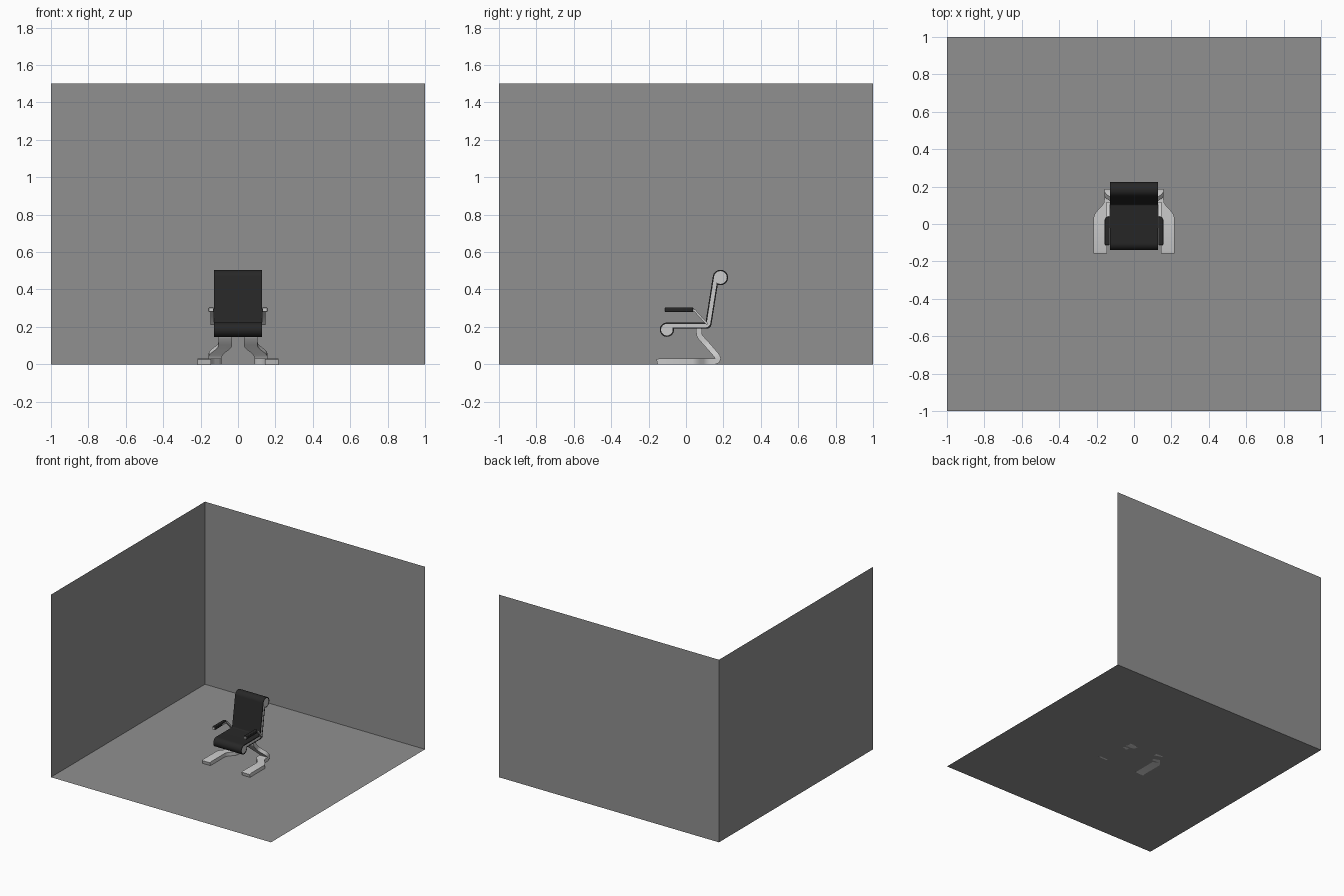
import bpy, bmesh, math
from mathutils import Vector

if "Cube" in bpy.data.objects:
    bpy.data.objects.remove(bpy.data.objects["Cube"])


def material(name, c):
    m = bpy.data.materials.new(name)
    m.diffuse_color = (c, c, c, 1)
    m.use_nodes = True
    m.node_tree.nodes["Principled BSDF"].inputs["Base Color"].default_value = m.diffuse_color
    return m


BLACK = material("black_leather", 0.02)
ROOM = material("room_grey", 0.28)


def make(name, verts, faces, mat=None, mirror=False, smooth=True, solid=True):
    bm = bmesh.new()
    vs = [bm.verts.new(v) for v in verts]
    for f in faces:
        bm.faces.new([vs[i] for i in f])
    if solid:
        bmesh.ops.recalc_face_normals(bm, faces=bm.faces)
    me = bpy.data.meshes.new(name)
    bm.to_mesh(me)
    bm.free()
    ob = bpy.data.objects.new(name, me)
    bpy.context.collection.objects.link(ob)
    if mat:
        me.materials.append(mat)
    if mirror:
        ob.modifiers.new("mirror", 'MIRROR')
    if smooth:
        bpy.ops.object.select_all(action='DESELECT')
        ob.select_set(True)
        bpy.context.view_layer.objects.active = ob
        bpy.ops.object.shade_smooth_by_angle(angle=math.radians(32))
    return ob


def strip(name, path, width, thick, **kw):
    """Sweep a flat strip, wide in x, along (x, y, z) points."""
    verts, faces, n = [], [], len(path)
    pts = [Vector((p[1], p[2])) for p in path]
    for i, p in enumerate(path):
        a = (pts[i] - pts[max(i - 1, 0)])
        b = (pts[min(i + 1, n - 1)] - pts[i])
        d = (a.normalized() if a.length else b.normalized()) + (b.normalized() if b.length else a.normalized())
        d.normalize()
        ref = b.normalized() if b.length else a.normalized()
        k = thick / 2 / max(d.dot(ref), 0.5)
        nrm = Vector((-d.y, d.x)) * k
        for sx, sn in ((-1, -1), (1, -1), (1, 1), (-1, 1)):
            verts.append((p[0] + sx * width / 2, p[1] + sn * nrm.x, p[2] + sn * nrm.y))
    for i in range(n - 1):
        for j in range(4):
            k = (j + 1) % 4
            faces.append((i * 4 + j, i * 4 + k, i * 4 + 4 + k, i * 4 + 4 + j))
    faces += [(0, 1, 2, 3), tuple(4 * n - 4 + j for j in range(4))]
    return make(name, verts, faces, mirror=True, **kw)


# Seat side outline (y, z): front scroll, seat slab, leaning back, head scroll
def seat_outline(inset):
    r1, r2, t = 0.038 - inset, 0.041 - inset, 0.033 - 2 * inset
    c1, c2 = Vector((-0.102, 0.185)), Vector((0.184, 0.464))
    lean = math.radians(9)
    u = Vector((math.sin(lean), math.cos(lean)))
    n = Vector((math.cos(lean), -math.sin(lean)))
    top = c1.y + r1
    bottom = top - t
    pts = []
    end = 2 * math.pi + math.asin((bottom - c1.y) / r1)
    for i in range(29):
        a = math.pi / 2 + (end - math.pi / 2) * i / 28
        pts.append(c1 + r1 * Vector((math.cos(a), math.sin(a))))
    # rounded outer corner
    p = c2 + n * (t - r2)
    corner = p - u * ((p.y - bottom) / u.y)
    s, e = corner - Vector((0.026, 0)), corner + u * 0.026
    for i in range(9):
        f = i / 8
        pts.append(s * (1 - f) ** 2 + corner * 2 * f * (1 - f) + e * f * f)
    # head scroll
    start = -math.acos((t - r2) / r2)
    for i in range(29):
        a = start + (math.pi - start) * i / 28
        pts.append(c2 + r2 * (n * math.cos(a) + u * math.sin(a)))
    # inner corner
    p = c2 - n * r2
    corner = p - u * ((p.y - top) / u.y)
    s, e = corner + u * 0.008, corner - Vector((0.008, 0))
    for i in range(5):
        f = i / 4
        pts.append(s * (1 - f) ** 2 + corner * 2 * f * (1 - f) + e * f * f)
    return pts


outer, inner = seat_outline(0), seat_outline(0.007)
N = len(outer)
W = 0.127

# Black leather cover: a hollow ring of the outline
verts = [(x, p.x, p.y) for x in (-W, W) for o in (outer, inner) for p in o]
faces = []
for i in range(N):
    j = (i + 1) % N
    for a, b in ((0, 1), (1, 3), (3, 2), (2, 0)):
        faces.append((a * N + i, a * N + j, b * N + j, b * N + i))
make("seat_cover", verts, faces, BLACK)

# Grey side panels
verts = [(x, p.x, p.y) for x in (-W + 0.001, W - 0.001) for p in inner]
faces = [tuple(range(N)), tuple(range(N, 2 * N))]
faces += [(i, (i + 1) % N, N + (i + 1) % N, N + i) for i in range(N)]
make("seat_core", verts, faces)

# Legs: foot, inward curve, back bend, diagonal up to the seat
leg = [(0.18, -0.155, 0.012), (0.18, -0.143, 0.015), (0.18, 0.035, 0.015), (0.173, 0.055, 0.015),
       (0.158, 0.075, 0.015), (0.138, 0.095, 0.015), (0.126, 0.112, 0.015), (0.123, 0.13, 0.015),
       (0.123, 0.155, 0.015), (0.123, 0.166, 0.020), (0.123, 0.171, 0.031), (0.123, 0.167, 0.042),
       (0.119, 0.155, 0.057), (0.106, 0.143, 0.071), (0.086, 0.130, 0.086), (0.071, 0.117, 0.101),
       (0.067, 0.105, 0.114), (0.067, 0.076, 0.147), (0.067, 0.070, 0.159), (0.067, 0.069, 0.195)]
strip("leg", leg, 0.072, 0.03)

# Armrest brackets
strip("armrest_bracket", [(0.138, -0.02, 0.287), (0.138, 0.036, 0.291), (0.138, 0.047, 0.287),
                          (0.138, 0.103, 0.225), (0.138, 0.114, 0.214)], 0.018, 0.011)

# Armrest pads: plan outline with cut rear corner, softened edges
plan = [(0.130, -0.113), (0.157, -0.113), (0.157, 0.022), (0.150, 0.038), (0.130, 0.040)]
n = len(plan)
pad = make("armrest_pad", [(x, y, z) for z in (0.279, 0.304) for x, y in plan],
           [tuple(range(n)), tuple(range(n, 2 * n))] +
           [(i, (i + 1) % n, n + (i + 1) % n, n + i) for i in range(n)], BLACK, mirror=True)
bev = pad.modifiers.new("bevel", 'BEVEL')
bev.width, bev.segments = 0.005, 3
strip("armrest_pad_end", [(0.1435, -0.114, 0.2915), (0.1435, -0.10, 0.2915)], 0.022, 0.018)

# Room: floor and two walls
H = 1.5
for name, quad in (("floor", ((-1, -1, 0), (1, -1, 0), (1, 1, 0), (-1, 1, 0))),
                   ("back_wall", ((-1, 1, 0), (1, 1, 0), (1, 1, H), (-1, 1, H))),
                   ("left_wall", ((-1, -1, 0), (-1, 1, 0), (-1, 1, H), (-1, -1, H)))):
    make(name, quad, [(0, 1, 2, 3)], ROOM, smooth=False, solid=False)
